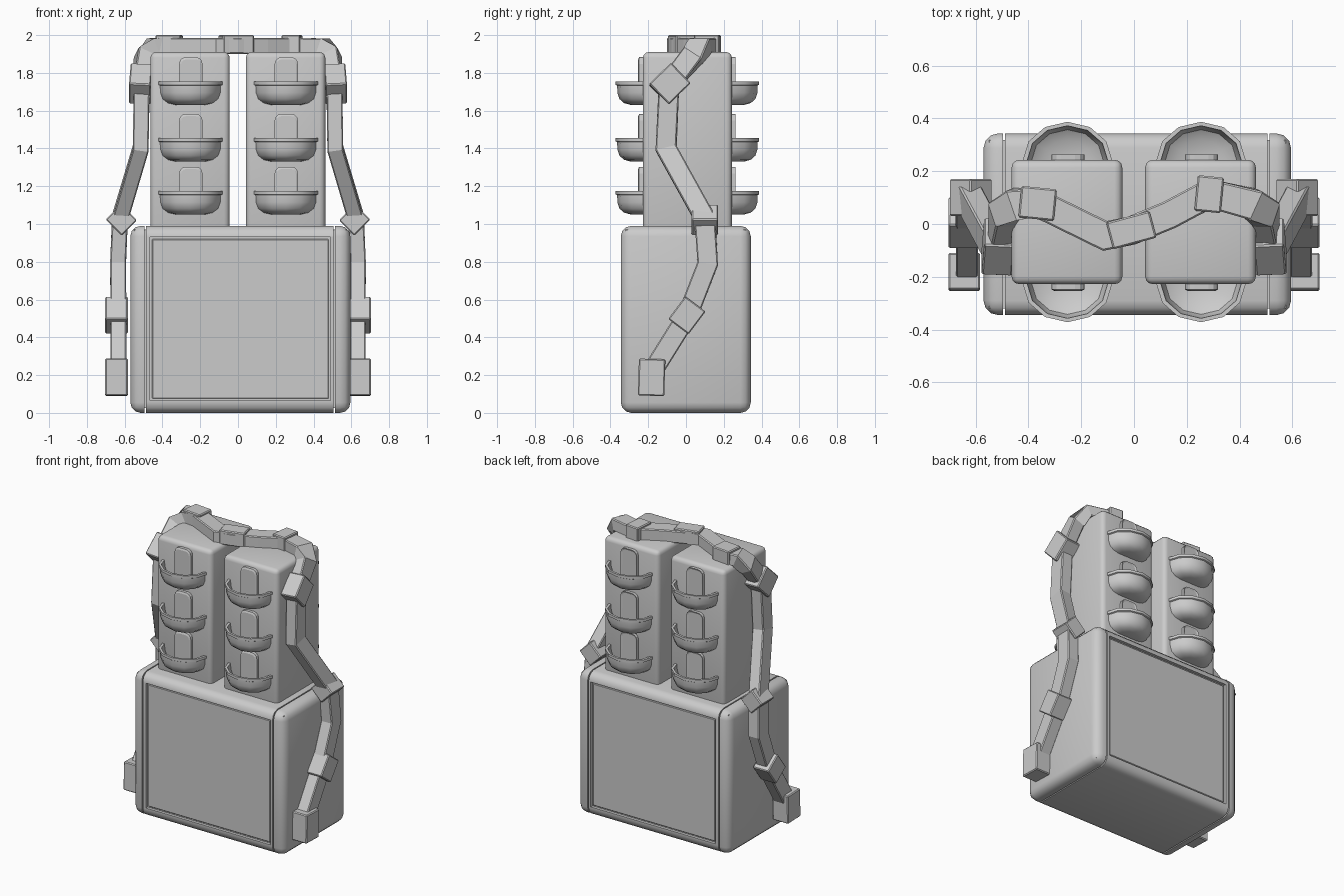
import bpy, bmesh, math
from mathutils import Vector, Matrix

if "Cube" in bpy.data.objects:
    bpy.data.objects.remove(bpy.data.objects["Cube"])


def make(name, bm, smooth=False):
    bmesh.ops.recalc_face_normals(bm, faces=bm.faces)
    me = bpy.data.meshes.new(name)
    bm.to_mesh(me)
    bm.free()
    ob = bpy.data.objects.new(name, me)
    bpy.context.collection.objects.link(ob)
    if smooth:
        bpy.ops.object.select_all(action='DESELECT')
        ob.select_set(True)
        bpy.context.view_layer.objects.active = ob
        bpy.ops.object.shade_smooth_by_angle(angle=math.radians(35))
    return ob


def box(name, lo, hi, bevel=0.0, seg=3):
    lo, hi = Vector(lo), Vector(hi)
    bm = bmesh.new()
    bmesh.ops.create_cube(bm, size=1)
    bmesh.ops.scale(bm, vec=hi - lo, verts=bm.verts)
    bmesh.ops.translate(bm, vec=(lo + hi) / 2, verts=bm.verts)
    if bevel:
        bmesh.ops.bevel(bm, geom=bm.edges[:], offset=bevel, segments=seg,
                        profile=0.5, affect='EDGES')
    return make(name, bm, bevel > 0)


def cut(target, cutter):
    mod = target.modifiers.new("cut", 'BOOLEAN')
    mod.object, mod.operation, mod.solver = cutter, 'DIFFERENCE', 'EXACT'
    bpy.context.view_layer.objects.active = target
    bpy.ops.object.modifier_apply(modifier=mod.name)
    bpy.data.objects.remove(cutter)


# Base crate with seams near both ends and a recessed panel front and back
crate = box("crate", (-0.57, -0.345, 0), (0.595, 0.343, 0.99), 0.055)
for x in (-0.492, 0.51):
    cut(crate, box("seam_cutter", (x - 0.004, -1, -1), (x + 0.004, 1, 2)))
for y in (-0.425, 0.423):
    cut(crate, box("panel_cutter", (-0.465, y - 0.1, 0.065), (0.49, y + 0.1, 0.93)))
box("crate_core", (-0.55, -0.32, 0.025), (0.575, 0.318, 0.97))
for s in (-1, 1):
    y = s * 0.322
    box("crate_panel", (-0.455, y - 0.012, 0.075), (0.48, y + 0.012, 0.92), 0.004, 1)


# Half-round bowl: a profile (radius factor, height) turned through 180 degrees
def bowl(name, cx, face, s, top):
    prof = [(0, -0.105), (0.55, -0.1), (0.8, -0.075), (0.88, -0.04), (0.9, 0),
            (1, 0), (1, -0.018), (0.95, -0.022), (0.94, -0.06), (0.87, -0.093),
            (0.7, -0.115), (0.45, -0.125), (0, -0.125)]
    bm = bmesh.new()
    rows = []
    for k in range(7):
        a = math.pi * k / 6
        rows.append([bm.verts.new((cx + 0.17 * r * math.cos(a),
                                   face + s * (0.148 * r * math.sin(a) - 0.004),
                                   top + z)) for r, z in prof])
    for a, b in zip(rows, rows[1:]):
        for i in range(len(prof) - 1):
            bm.faces.new((a[i], a[i + 1], b[i + 1], b[i]))
    bmesh.ops.remove_doubles(bm, verts=bm.verts, dist=1e-5)
    make(name, bm, True)


# Arched backing plate behind each bowl
def plate(name, cx, face, s, top):
    w, r = 0.062, 0.035
    pts = [(-w, top - 0.2), (w, top - 0.2)]
    for c, start in ((w - r, 0), (r - w, 90)):
        for k in range(4):
            a = math.radians(start + 30 * k)
            pts.append((c + r * math.cos(a), top - r + r * math.sin(a)))
    bm = bmesh.new()
    f = bm.faces.new([bm.verts.new((cx + x, face - s * 0.01, z)) for x, z in pts])
    ext = bmesh.ops.extrude_face_region(bm, geom=[f])
    vs = [v for v in ext['geom'] if isinstance(v, bmesh.types.BMVert)]
    bmesh.ops.translate(bm, vec=(0, s * 0.03, 0), verts=vs)
    front = [g for g in ext['geom'] if isinstance(g, bmesh.types.BMFace)]
    bmesh.ops.inset_region(bm, faces=front, thickness=0.012, depth=0.005)
    make(name, bm)


# Two towers with three bowls on each of their front and back faces
for cx in (-0.254, 0.252):
    box("tower", (cx - 0.21, -0.228, 0.95), (cx + 0.21, 0.243, 1.91), 0.03)
    for s, face in ((-1, -0.228), (1, 0.243)):
        for top in (1.755, 1.455, 1.175):
            bowl("bowl", cx + 0.002, face, s, top)
            plate("bowl_plate", cx + 0.004, face, s, top + 0.128)

# Strap: rectangular section swept along a path of (point, outward normal)
X, Z = (1, 0, 0), (0, 0, 1)
side = [((0.633, -0.19, 0.2), X), ((0.633, 0.01, 0.52), X), ((0.635, 0.115, 0.79), X),
        ((0.625, 0.1, 1.03), X), ((0.515, -0.105, 1.40), X), ((0.51, -0.09, 1.74), X),
        ((0.5, 0.035, 1.89), (1, 0, 0.5)), ((0.45, 0.075, 1.943), Z)]
top = [((x, y, 1.943), Z) for x, y in ((0.285, 0.115), (0.135, 0.035), (-0.01, -0.025),
                                      (-0.11, -0.045), (-0.365, 0.08))]
mirror = [((-p[0], p[1], p[2]), (-n[0], n[1], n[2])) for p, n in reversed(side)]
path = [(Vector(p), Vector(n)) for p, n in side + top + mirror]

bm = bmesh.new()
rings = []
for i, (p, n) in enumerate(path):
    a = (p - path[max(i - 1, 0)][0]).normalized()
    b = (path[min(i + 1, len(path) - 1)][0] - p).normalized()
    t = (a + b).normalized()
    sv = t.cross(n).normalized()
    nv = sv.cross(t).normalized()
    miter = 1 / max(0.8, t.dot(b if b.length else a))
    rings.append([bm.verts.new(p + sv * u * 0.054 * miter + nv * v * 0.042)
                  for u, v in ((-1, -1), (1, -1), (1, 1), (-1, 1))])
for a, b in zip(rings, rings[1:]):
    for k in range(4):
        bm.faces.new((a[k], a[(k + 1) % 4], b[(k + 1) % 4], b[k]))
bm.faces.new(rings[0])
bm.faces.new(rings[-1])
bmesh.ops.recalc_face_normals(bm, faces=bm.faces)
bmesh.ops.bevel(bm, geom=[e for e in bm.edges if len({v.index for v in e.verts}) == 2
                          and e.calc_length() > 0.1 and e.calc_face_angle(0) > 1.0],
                offset=0.006, segments=1, affect='EDGES')
make("strap", bm)


# Buckle block: centre, strap direction, outward normal, (along, across, thick)
def buckle(name, c, t, n, size, mx=1):
    t, n = Vector(t).normalized(), Vector(n)
    sv = t.cross(n).normalized()
    nv = sv.cross(t)
    bm = bmesh.new()
    bmesh.ops.create_cube(bm, size=1)
    bmesh.ops.scale(bm, vec=size, verts=bm.verts)
    bmesh.ops.bevel(bm, geom=bm.edges[:], offset=0.006, segments=1, affect='EDGES')
    m = Matrix((t, sv, nv)).transposed().to_4x4()
    m.translation = Vector(c)
    bmesh.ops.transform(bm, matrix=Matrix.Diagonal((mx, 1, 1, 1)) @ m, verts=bm.verts)
    make(name, bm)


for mx in (1, -1):
    buckle("strap_end", (0.643, -0.182, 0.188), (0, 0.03, 1), X, (0.195, 0.14, 0.12), mx)
    buckle("side_buckle", (0.643, 0.005, 0.517), (0, 0.6, 0.8), X, (0.15, 0.135, 0.12), mx)
    buckle("side_buckle", (0.618, 0.1, 1.022), (-0.7, 0, 0.7), (1, 0, 1), (0.115, 0.14, 0.12), mx)
    buckle("side_buckle", (0.515, -0.087, 1.742), (-0.06, 0.72, 0.7), X, (0.16, 0.15, 0.115), mx)
buckle("top_buckle", (0.285, 0.113, 1.95), (1, -0.1, 0), Z, (0.1, 0.135, 0.1))
buckle("top_buckle", (-0.01, -0.023, 1.95), (1, 0.27, 0), Z, (0.17, 0.105, 0.1))
buckle("top_buckle", (-0.365, 0.078, 1.95), (1, -0.1, 0), Z, (0.135, 0.12, 0.1))
